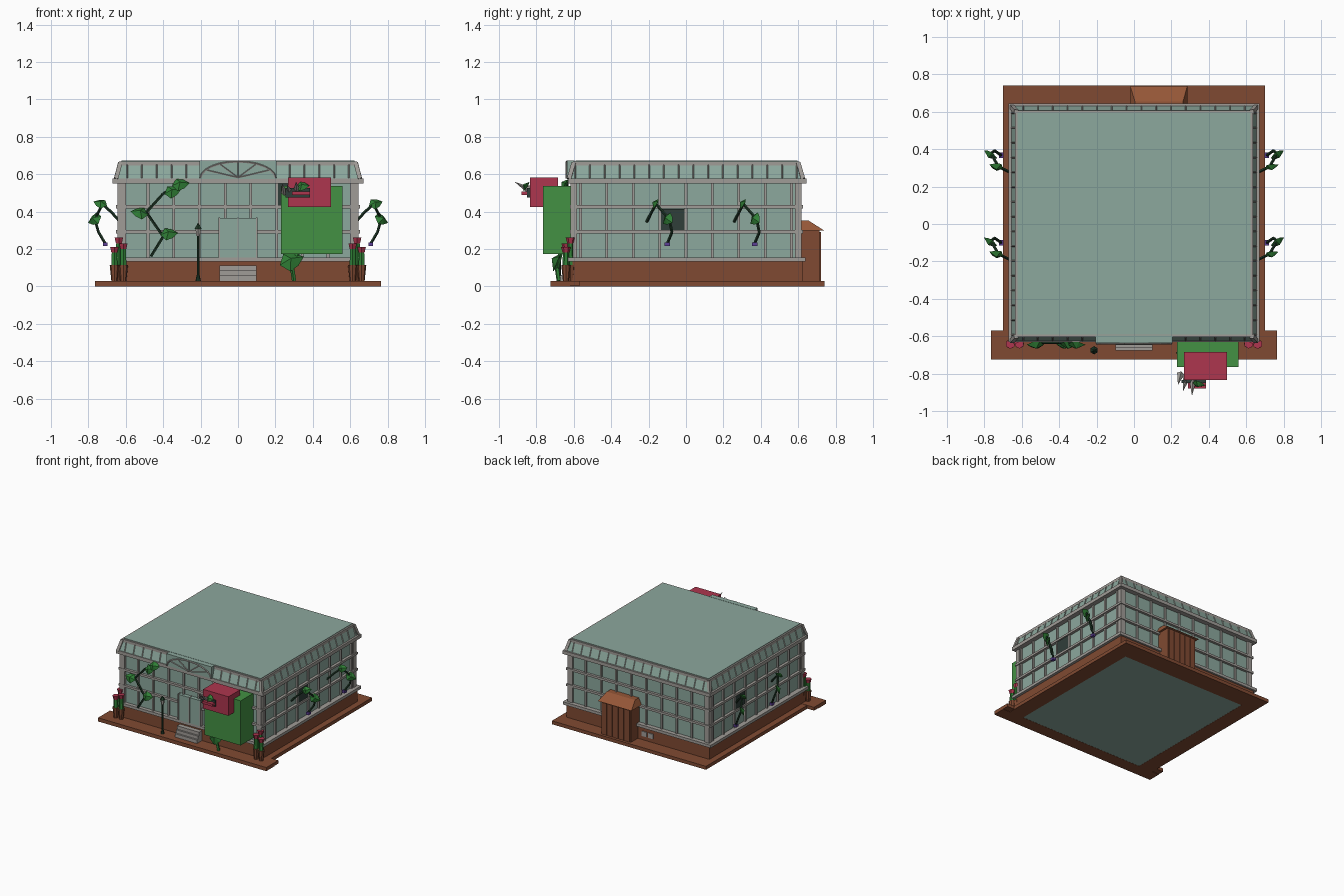
import bpy, bmesh, math
from mathutils import Vector

cube = bpy.data.objects.get("Cube")
if cube:
    bpy.data.objects.remove(cube)


def material(name, rgb):
    lin = [((c / 255 + 0.055) / 1.055) ** 2.4 for c in rgb] + [1]
    m = bpy.data.materials.new(name)
    m.use_nodes = True
    m.diffuse_color = lin
    m.node_tree.nodes["Principled BSDF"].inputs["Base Color"].default_value = lin
    return m


GLASS = material("pale green glass", (140, 168, 157))
GREY = material("warm grey frame", (160, 156, 151))
BRICK = material("brick brown", (128, 74, 50))
ROOF = material("light brown roof", (148, 86, 55))
GREEN = material("hedge green", (67, 145, 67))
LEAF = material("leaf green", (48, 128, 54))
STEM = material("dark stem", (32, 58, 40))
RED = material("flower red", (174, 54, 78))
DARK = material("dark pane", (48, 62, 58))
PURPLE = material("purple pot", (92, 62, 150))


def finish(name, bm, mat):
    bmesh.ops.recalc_face_normals(bm, faces=bm.faces)
    me = bpy.data.meshes.new(name)
    bm.to_mesh(me)
    bm.free()
    me.materials.append(mat)
    ob = bpy.data.objects.new(name, me)
    bpy.context.collection.objects.link(ob)
    return ob


def add_box(bm, x, y, z):
    vs = bmesh.ops.create_cube(bm, size=1)["verts"]
    for v in vs:
        for i, (a, b) in enumerate((x, y, z)):
            v.co[i] = a if v.co[i] < 0 else b


def boxes(name, mat, spans):
    bm = bmesh.new()
    for s in spans:
        add_box(bm, *s)
    return finish(name, bm, mat)


def box(name, mat, x, y, z):
    return boxes(name, mat, [(x, y, z)])


def tapered(name, mat, low, high, z0, z1):
    # block whose top rectangle differs from its bottom rectangle
    bm = bmesh.new()
    add_box(bm, (0, 1), (0, 1), (0, 1))
    for v in bm.verts:
        x0, x1, y0, y1 = high if v.co.z > 0.5 else low
        v.co = (x1 if v.co.x > 0.5 else x0, y1 if v.co.y > 0.5 else y0, z1 if v.co.z > 0.5 else z0)
    return finish(name, bm, mat)


def rods(name, mat, pairs, r, r2=None, sides=5):
    # tapering rods, each between a pair of points
    bm = bmesh.new()
    for a, b in pairs:
        a, b = Vector(a), Vector(b)
        d = b - a
        vs = bmesh.ops.create_cone(bm, segments=sides, radius1=r, radius2=r if r2 is None else r2,
                                   depth=d.length, cap_ends=True)["verts"]
        q = d.to_track_quat('Z', 'Y')
        for v in vs:
            v.co = q @ v.co + (a + b) / 2
    return finish(name, bm, mat)


def path(name, mat, pts, r):
    return rods(name, mat, list(zip(pts, pts[1:])), r)


def leaf(name, pos, direction, size=0.09):
    # faceted diamond leaf with a raised midrib
    d = Vector(direction).normalized()
    side = d.cross(Vector((0.3, -0.8, 0.5))).normalized()
    up = side.cross(d)
    c = Vector(pos)
    bm = bmesh.new()
    ring = [bm.verts.new(c + (d * u + side * w) * size) for u, w in
            ((-0.5, 0), (-0.2, 0.42), (0.2, 0.3), (0.55, 0), (0.2, -0.3), (-0.2, -0.42))]
    for h in (0.28, -0.1):
        mid = bm.verts.new(c + up * size * h)
        for a, b in zip(ring, ring[1:] + ring[:1]):
            bm.faces.new((a, b, mid))
    return finish(name, bm, LEAF)


# Paving and floor
boxes("paving", BRICK, [((-0.70, 0.70), (-0.60, 0.74), (0.003, 0.028)),
                        ((-0.765, 0.765), (-0.725, -0.57), (0.003, 0.03))])
boxes("paving_rim", BRICK, [((-0.7, 0.7), (0.58, 0.74), (0, 0.01)),
                            ((-0.765, 0.765), (-0.725, -0.62), (0, 0.01)),
                            ((-0.7, -0.57), (-0.62, 0.58), (0, 0.01)),
                            ((0.57, 0.7), (-0.62, 0.58), (0, 0.01))])
box("floor_underside", GLASS, (-0.57, 0.57), (-0.62, 0.58), (0.001, 0.006))

# Brick plinth, sill, glazing and cornice
box("brick_plinth", BRICK, (-0.65, 0.65), (-0.61, 0.625), (0.02, 0.135))
box("sill", GREY, (-0.672, 0.672), (-0.63, 0.64), (0.132, 0.155))
box("glass_walls", GLASS, (-0.63, 0.63), (-0.6, 0.605), (0.15, 0.56))
box("cornice", GREY, (-0.67, 0.67), (-0.63, 0.645), (0.55, 0.578))
boxes("corner_posts", GREY, [((sx * 0.622 - 0.022, sx * 0.622 + 0.022),
                             (sy * 0.6 - 0.018, sy * 0.6 + 0.018), (0.15, 0.56))
                            for sx in (-1, 1) for sy in (-1, 1)])

bars = []
W = 0.007
for i in range(8):
    x = (i - 3.5) * 0.1375
    bars += [((x - W, x + W), ys, (0.15, 0.56)) for ys in ((-0.613, -0.59), (0.59, 0.618))]
for i in range(9):
    y = (i - 4) * 0.141
    bars += [(xs, (y - W, y + W), (0.15, 0.56)) for xs in ((-0.643, -0.62), (0.62, 0.643))]
boxes("mullions", GREY, bars)
boxes("rails", GREY, [((-0.652, 0.652), (-0.62, 0.625), (z - 0.009, z + 0.009)) for z in (0.293, 0.425)])

# Sloped glazed eaves with ribs, and the flat roof
tapered("sloped_eaves", GLASS, (-0.655, 0.655, -0.625, 0.632), (-0.632, 0.632, -0.6, 0.605), 0.576, 0.65)
box("roof_rim", GREY, (-0.635, 0.635), (-0.605, 0.607), (0.645, 0.668))
box("roof_glass", GLASS, (-0.622, 0.622), (-0.592, 0.595), (0.66, 0.672))
ribs = []
for i in range(16):
    t = (i - 7.5) * 0.079
    ribs += [((t, s * 0.627 + 0.003, 0.58), (t, s * 0.604, 0.65)) for s in (-1, 1)]
    ribs += [((s * 0.654, t, 0.58), (s * 0.633, t, 0.65)) for s in (-1, 1)]
rods("eave_ribs", GREY, ribs, 0.004, sides=4)
rods("eave_hips", GREY, [((sx * 0.652, sy * 0.625, 0.575), (sx * 0.63, sy * 0.6, 0.66))
                         for sx in (-1, 1) for sy in (-1, 1)], 0.016, sides=4)

# Fanlight, door and steps
box("fanlight_panel", GLASS, (-0.205, 0.205), (-0.635, -0.595), (0.575, 0.672))
arch = [(0.2 * math.cos(a), -0.638, 0.578 + 0.088 * math.sin(a)) for a in
        [math.pi * i / 12 for i in range(13)]]
path("fanlight_arch", GREY, arch, 0.006)
rods("fanlight_spokes", GREY, [((0, -0.638, 0.58), arch[i]) for i in (2, 4, 6, 8, 10)], 0.004)
box("front_door", GLASS, (-0.1, 0.1), (-0.632, -0.6), (0.155, 0.365))
boxes("door_frame", GREY, [((x - 0.004, x + 0.004), (-0.635, -0.6), (0.155, 0.368)) for x in (-0.1, 0, 0.1)])
boxes("front_steps", GREY, [((-0.1, 0.1), (-0.675 + 0.014 * i, -0.6), (0.02, 0.058 + 0.027 * i))
                            for i in range(3)])

# Dark open panes and plinth vents
box("front_dark_pane", DARK, (0.205, 0.345), (-0.609, -0.6), (0.43, 0.55))
box("left_dark_pane", DARK, (0.63, 0.642), (-0.14, -0.005), (0.3, 0.415))
box("right_dark_pane", DARK, (-0.642, -0.63), (0.15, 0.28), (0.3, 0.415))
boxes("plinth_vents", GREY, [((x - 0.022, x + 0.022), (0.62, 0.632), (0.06, 0.1)) for x in (-0.12, -0.06)])

# Rear porch with planks and lean-to roof
box("porch", BRICK, (0.0, 0.268), (0.6, 0.715), (0.02, 0.31))
boxes("porch_planks", BRICK, [((0.01 + i * 0.052, 0.05 + i * 0.052), (0.7, 0.721), (0.03, 0.29))
                              for i in range(5)])
tapered("porch_roof", ROOF, (-0.02, 0.285, 0.605, 0.737), (0.005, 0.262, 0.605, 0.655), 0.3, 0.352)

# Lamp post
LX, LY = -0.213, -0.675
rods("lamp_post", STEM, [((LX, LY, 0.03), (LX, LY, 0.275))], 0.007, sides=8)
rods("lamp_base", STEM, [((LX, LY, 0.03), (LX, LY, 0.06))], 0.014, 0.008, 8)
rods("lamp_lantern", GREY, [((LX, LY, 0.27), (LX, LY, 0.31))], 0.011, 0.017, 6)
rods("lamp_cap", STEM, [((LX, LY, 0.308), (LX, LY, 0.338))], 0.022, 0.003, 6)

# Corner planters with flowering cacti
for s, side in ((1, "left"), (-1, "right")):
    px, py = s * 0.637, -0.632
    pots, stalks, blooms = [], [], []
    for dx, dy, h in ((-0.024, -0.008, 0.2), (0.024, -0.01, 0.18), (0, 0.015, 0.23)):
        x, y = px + dx * s, py + dy
        pots.append(((x, y, 0.028), (x, y, 0.115)))
        stalks.append(((x, y, 0.11), (x, y, h)))
        blooms.append(((x, y, h), (x, y, h + 0.03)))
    rods(side + "_planter", BRICK, pots, 0.016, 0.025, 8)
    rods(side + "_cactus", LEAF, stalks, 0.019, 0.016, 6)
    rods(side + "_blooms", RED, blooms, 0.018, 0.026, 6)

# Hanging vines on both side walls
for s, side in ((1, "left"), (-1, "right")):
    for n, y in enumerate((-0.1, 0.367)):
        name = f"{side}_vine_{n + 1}"
        pt = lambda x, dy, z: (s * x, y + dy, z)
        path(name, STEM, [pt(0.63, -0.11, 0.345), pt(0.675, -0.085, 0.395), pt(0.725, -0.06, 0.44),
                          pt(0.765, 0.01, 0.36), pt(0.745, 0.025, 0.29), pt(0.71, 0, 0.23)], 0.008)
        leaf(name + "_leaf_top", pt(0.735, -0.06, 0.442), (s, 0.3, 0.3), 0.075)
        leaf(name + "_leaf_low", pt(0.765, 0.005, 0.358), (s, 0.6, -0.5), 0.085)
        box(name + "_pot", PURPLE, sorted((s * 0.697, s * 0.723)), (y - 0.014, y + 0.014), (0.215, 0.235))

# Climbing vine on the front wall
FY = -0.635
path("front_vine", STEM, [(-0.465, FY, 0.16), (-0.40, FY, 0.265), (-0.49, FY, 0.395),
                          (-0.40, FY, 0.495), (-0.31, FY, 0.55)], 0.008)
for i, (x, z, dx, dz) in enumerate(((-0.37, 0.28, 1, 0.1), (-0.525, 0.392, -1, 0.2),
                                    (-0.35, 0.507, 1, 0.3), (-0.308, 0.545, 1, 0.15))):
    leaf(f"front_vine_leaf_{i + 1}", (x, FY - 0.01, z), (dx, 0, dz))

# Large blocky plant breaking out of the front wall
box("plant_body", GREEN, (0.23, 0.56), (-0.765, -0.6), (0.172, 0.538))
box("plant_head", RED, (0.268, 0.498), (-0.835, -0.685), (0.425, 0.582))
path("plant_stalk", LEAF, [(0.3, -0.68, 0.03), (0.29, -0.69, 0.1), (0.32, -0.67, 0.18)], 0.012)
leaf("plant_low_leaf", (0.285, -0.685, 0.135), (1, 0.1, 0.35), 0.13)
box("plant_mouth", DARK, (0.255, 0.385), (-0.85, -0.833), (0.475, 0.525))
box("plant_tongue", RED, (0.29, 0.385), (-0.88, -0.845), (0.488, 0.508))
leaf("plant_lip", (0.345, -0.855, 0.535), (1, -0.2, 0.1), 0.07)
rods("glass_shards", GREY, [((0.25, -0.8, 0.5), (0.235, -0.86, 0.55)),
                            ((0.28, -0.82, 0.5), (0.262, -0.895, 0.545)),
                            ((0.315, -0.83, 0.51), (0.31, -0.918, 0.56))], 0.02, 0.0, 4)
